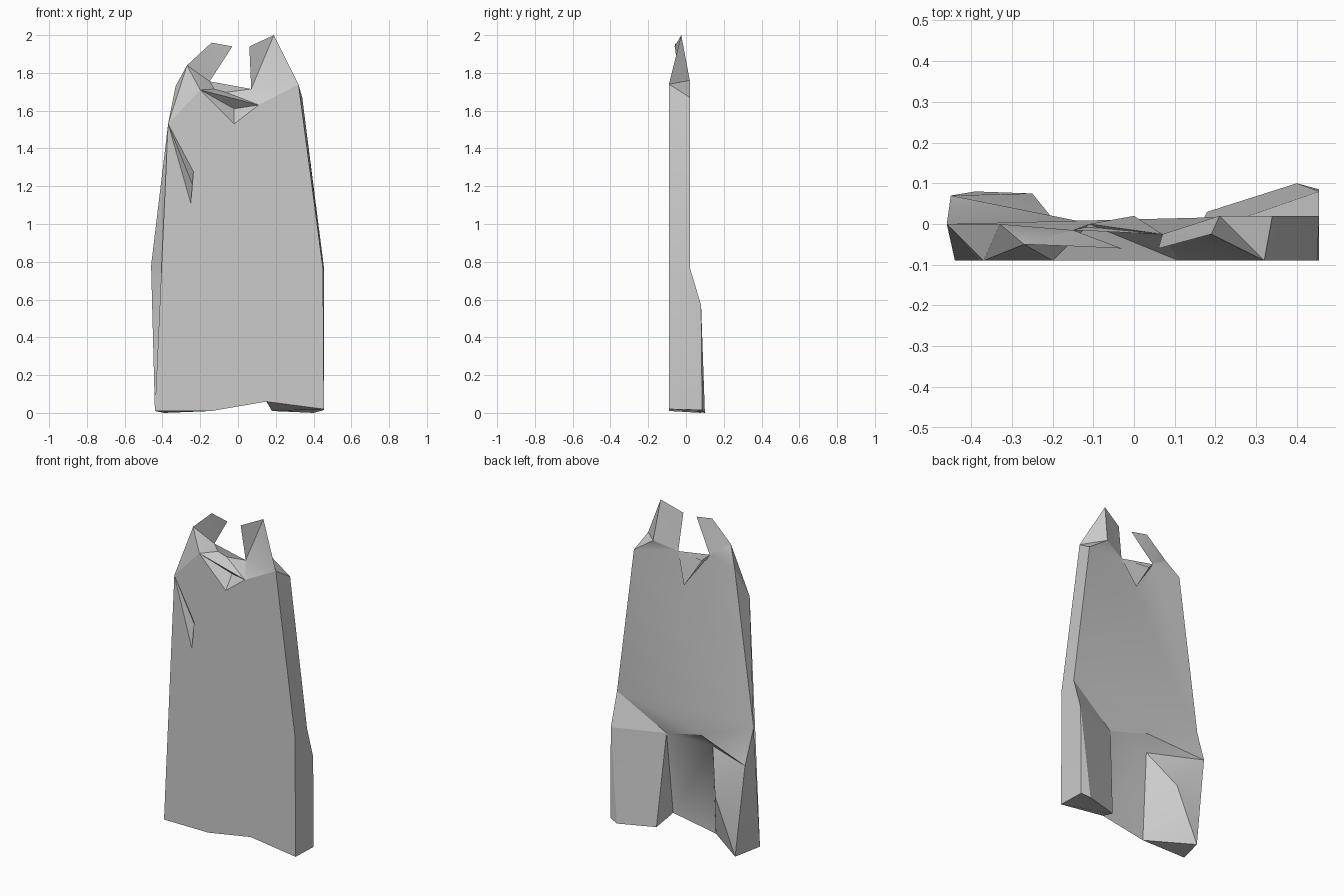
import bpy
import bmesh
import math
from mathutils import Vector

default_cube = bpy.data.objects.get("Cube")
if default_cube:
    bpy.data.objects.remove(default_cube, do_unlink=True)

FRONT, BACK = -0.09, 0.02

fabric = bpy.data.materials.new("grey fabric")
fabric.use_nodes = True
fabric.diffuse_color = (0.6, 0.6, 0.6, 1)
fabric.node_tree.nodes["Principled BSDF"].inputs["Base Color"].default_value = fabric.diffuse_color

# Landmarks lying on the flat front sheet, as (x, z)
flat_front = dict(
    armhole=(-0.37, 1.53), slit_low=(-0.25, 1.11), slit_high=(-0.2, 1.21),
    front_waist_right=(-0.38, 0.78), front_low_right=(-0.365, 0.36),
    front_hem_right=(-0.44, 0.01), hem_inner_right=(-0.14, 0.01),
    hem_middle=(0.15, 0.06), front_hem_left=(0.455, 0.02),
    front_waist_left=(0.45, 0.76), front_shoulder_left=(0.32, 1.74),
    collar_left=(0.11, 1.63), collar_low=(-0.02, 1.53), collar_right=(-0.2, 1.71),
)
# Landmarks lying on the flat back sheet, as (x, z)
flat_back = dict(
    back_dip=(0, 1.54), back_shoulder_left=(0.21, 1.76),
    back_arm_left=(0.34, 1.67), back_waist_left=(0.455, 0.77),
)
# Landmarks of the straps and neckline
straps = dict(
    strap_ridge=(-0.27, -0.05, 1.84), strap_top=(-0.14, -0.055, 1.96),
    strap_end=(-0.03, -0.06, 1.94), strap_base=(-0.15, -0.015, 1.755),
    neck_right=(-0.11, 0, 1.715), neck_left=(0.07, -0.025, 1.715),
    strap_tip=(0.19, -0.025, 2), strap_inner=(0.06, -0.06, 1.94),
)
# Landmarks of the folds, hem and creases
folds = dict(
    collar_crease=(-0.02, -0.03, 1.61), slit_crease=(-0.23, -0.05, 1.18),
    back_arm_right=(-0.33, 0, 1.73), back_waist_right=(-0.46, 0, 0.78),
    fold_right=(-0.45, 0.07, 0.57), ridge_right=(-0.25, 0.075, 0.33),
    back_hem_right=(-0.39, 0.08, 0), pocket_right=(-0.14, -0.06, 0.56),
    pocket_top=(-0.1, 0, 0.64), pocket_left=(0.15, -0.025, 0.575),
    fold_left=(0.455, 0.08, 0.57), side_hem_left=(0.455, 0.085, 0.015),
    back_hem_left=(0.4, 0.1, 0), hem_inner_left=(0.18, 0.03, 0.01),
)
points = {**straps, **folds}
points.update({name: (x, FRONT, z) for name, (x, z) in flat_front.items()})
points.update({name: (x, BACK, z) for name, (x, z) in flat_back.items()})


def cloth(name, outward, *patches):
    """Sew patches, each named by its corner landmarks, into one part."""
    bm = bmesh.new()
    corners = {}
    for patch in patches:
        for key in patch.split():
            if key not in corners:
                corners[key] = bm.verts.new(points[key])
        bm.faces.new([corners[key] for key in patch.split()])
    bmesh.ops.triangulate(bm, faces=bm.faces[:], ngon_method='EAR_CLIP')
    bm.normal_update()
    for face in bm.faces:
        if face.normal.dot(Vector(outward)) < 0:
            face.normal_flip()
    mesh = bpy.data.meshes.new(name)
    bm.to_mesh(mesh)
    bm.free()
    mesh.materials.append(fabric)
    part = bpy.data.objects.new(name, mesh)
    bpy.context.collection.objects.link(part)
    bpy.ops.object.select_all(action='DESELECT')
    part.select_set(True)
    bpy.context.view_layer.objects.active = part
    bpy.ops.object.shade_smooth_by_angle(angle=math.radians(30))


# Front sheet with its collar dent and armhole slit
cloth("front_panel", (0, -1, 0),
      "armhole front_waist_right front_low_right front_hem_right hem_inner_right slit_low",
      "slit_high slit_low hem_inner_right hem_middle front_hem_left front_waist_left "
      "front_shoulder_left collar_left collar_low collar_right armhole")
cloth("armhole_slit", (0, -1, 0),
      "armhole slit_high slit_crease",
      "armhole slit_crease slit_low",
      "slit_high slit_low slit_crease")
cloth("collar_fold", (0, -1, 0),
      "collar_right collar_left collar_crease",
      "collar_right collar_crease collar_low",
      "collar_left collar_low collar_crease")

# Neckline and shoulder straps
cloth("neckline_front", (0, -1, 1),
      "collar_right collar_left neck_left neck_right",
      "armhole collar_right strap_ridge",
      "collar_right neck_right strap_base strap_ridge")
cloth("neckline_back", (0, 1, 0), "neck_left neck_right back_dip")
cloth("right_strap", (0, -1, 0),
      "strap_ridge strap_top strap_end strap_base")
cloth("left_strap_front", (0, -1, 0),
      "front_shoulder_left strap_tip neck_left collar_left",
      "strap_tip strap_inner neck_left")
cloth("left_strap_back", (0, 1, 0),
      "strap_tip strap_inner neck_left",
      "strap_tip neck_left back_shoulder_left")
cloth("left_strap_side", (1, 0, 0.2),
      "front_shoulder_left back_shoulder_left strap_tip",
      "front_shoulder_left back_arm_left back_shoulder_left")

# Back sheet down to the top of the folds
cloth("back_panel", (0, 1, 0),
      "back_arm_left back_waist_left back_waist_right back_arm_right strap_base "
      "neck_right back_dip neck_left back_shoulder_left",
      "back_arm_right strap_ridge strap_base",
      "back_waist_left fold_left pocket_left",
      "back_waist_left pocket_left pocket_top back_waist_right",
      "pocket_top fold_right back_waist_right")

# Flared folds and the hollow between them
cloth("left_hem_fold", (0, 1, 0),
      "pocket_left fold_left side_hem_left back_hem_left",
      "pocket_left back_hem_left hem_inner_left")
cloth("left_fold_wall", (-1, 0, 0), "pocket_left hem_inner_left hem_middle")
cloth("right_hem_fold", (0, 1, 0),
      "pocket_right hem_inner_right back_hem_right ridge_right",
      "ridge_right back_hem_right fold_right",
      "pocket_right ridge_right fold_right")
cloth("back_hollow", (0, 1, 0),
      "pocket_left hem_middle hem_inner_right pocket_right",
      "pocket_left pocket_right pocket_top",
      "pocket_top pocket_right fold_right")

# Side panels
cloth("right_side", (-1, 0, 0),
      "armhole strap_ridge back_arm_right",
      "armhole back_arm_right back_waist_right",
      "armhole back_waist_right front_waist_right",
      "front_waist_right back_waist_right front_low_right",
      "back_waist_right fold_right front_hem_right",
      "front_low_right back_waist_right front_hem_right",
      "fold_right back_hem_right front_hem_right")
cloth("left_side", (1, 0, 0),
      "front_shoulder_left front_waist_left back_waist_left back_arm_left",
      "front_waist_left front_hem_left side_hem_left fold_left back_waist_left")

# Undersides of the two folds
cloth("hem_underside", (0, 0, -1),
      "hem_middle front_hem_left side_hem_left back_hem_left hem_inner_left",
      "front_hem_right hem_inner_right back_hem_right")
